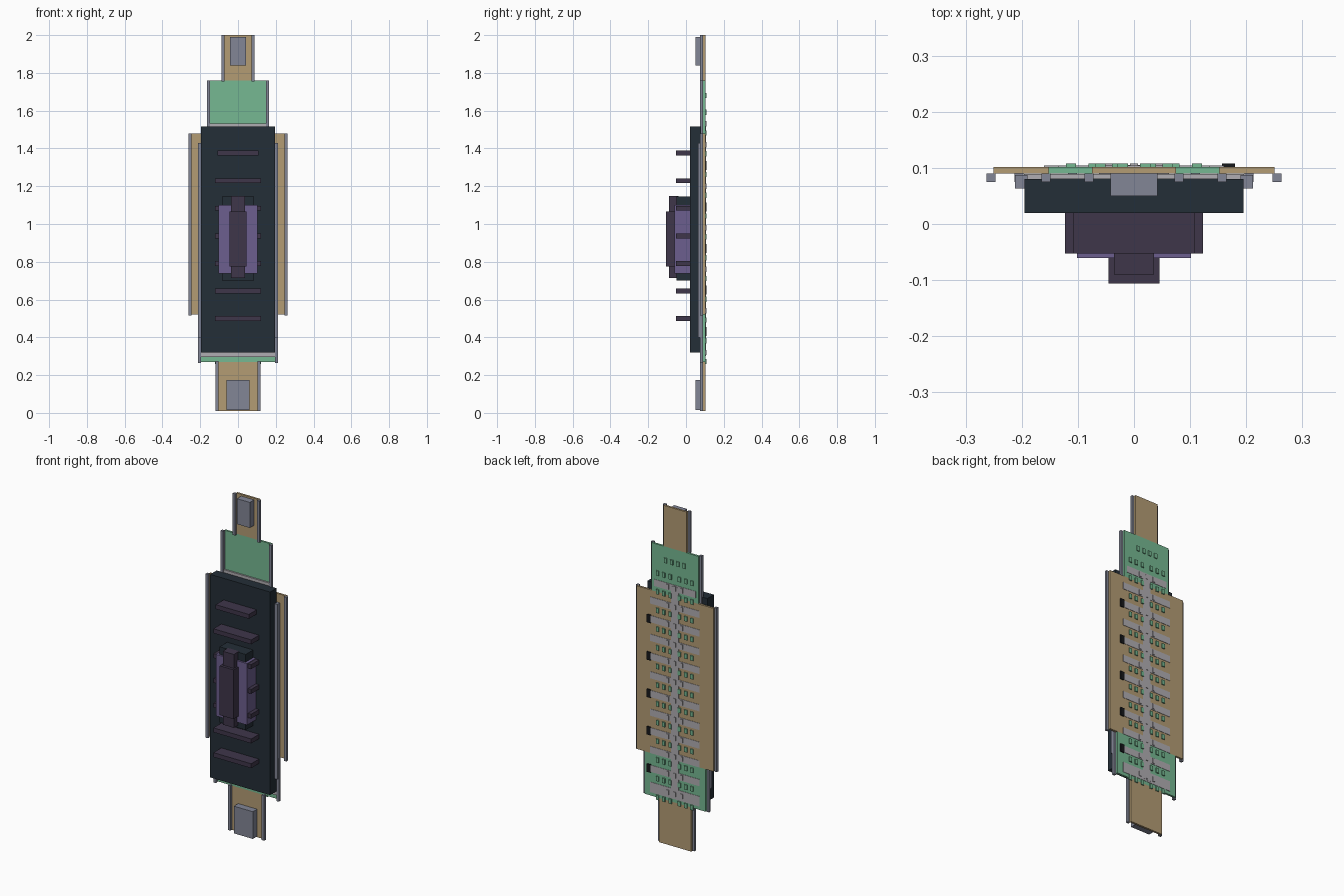
import bpy
import bmesh
from mathutils import Matrix, Vector

cube = bpy.data.objects.get("Cube")
if cube:
    bpy.data.objects.remove(cube, do_unlink=True)


def material(name, rgb):
    linear = [((c / 255 + 0.055) / 1.055) ** 2.4 for c in rgb] + [1.0]
    mat = bpy.data.materials.new(name)
    mat.use_nodes = True
    mat.diffuse_color = linear
    mat.node_tree.nodes["Principled BSDF"].inputs["Base Color"].default_value = linear
    return mat


TAN = material("tan", (180, 156, 116))
GREEN = material("green", (118, 184, 146))
DARK = material("dark teal", (36, 46, 55))
PLUM = material("dark plum", (62, 54, 74))
PURPLE = material("purple", (108, 94, 142))
STEEL = material("steel grey", (130, 134, 150))
SILVER = material("light grey", (176, 173, 178))
BLACK = material("black", (22, 24, 27))


def boxes(name, mat, extents):
    """One object made of boxes, each given as (x range, y range, z range)."""
    bm = bmesh.new()
    for ranges in extents:
        low, high = (Vector(v) for v in zip(*ranges))
        size = Matrix.Diagonal((high - low).to_4d())
        bmesh.ops.create_cube(bm, size=1, matrix=Matrix.Translation((low + high) / 2) @ size)
    mesh = bpy.data.meshes.new(name)
    bm.to_mesh(mesh)
    bm.free()
    mesh.materials.append(mat)
    obj = bpy.data.objects.new(name, mesh)
    bpy.context.collection.objects.link(obj)
    return obj


def box(name, mat, half_width, y, z):
    return boxes(name, mat, [((-half_width, half_width), y, z)])


def rails(name, inner, outer, y, z):
    return boxes(name, STEEL, [((inner, outer), y, z), ((-outer, -inner), y, z)])


# Back panels, each with a pair of edge rails
PANEL = (0.09, 0.102)
RAIL = (0.075, 0.09)
for name, mat, half, z in (
    ("main_panel", TAN, 0.25, (0.52, 1.48)),
    ("upper_panel", GREEN, 0.152, (1.48, 1.76)),
    ("top_tab", TAN, 0.075, (1.76, 2.0)),
    ("lower_panel", GREEN, 0.2, (0.27, 0.52)),
    ("bottom_tab", TAN, 0.105, (0.01, 0.27)),
):
    box(name, mat, half, PANEL, z)
    rails(name + "_rails", half - 0.003, half + 0.013, RAIL, (z[0] - 0.005, z[1] + 0.0))
bpy.data.objects["bottom_tab_rails"].location.z = 0.005

# End blocks
box("top_block", STEEL, 0.042, (0.05, 0.09), (1.84, 1.99))
box("bottom_block", STEEL, 0.062, (0.05, 0.09), (0.015, 0.175))

# Main housing, its side rails and backing strips
box("housing", DARK, 0.195, (0.02, 0.08), (0.32, 1.515))
rails("housing_rails", 0.19, 0.212, (0.063, 0.0875), (0.4, 1.43))
box("backing_upper", SILVER, 0.15, (0.08, 0.0895), (1.4, 1.532))
box("backing_lower", SILVER, 0.196, (0.08, 0.0895), (0.296, 0.42))

# Front fins
fin_rows = [0.5 + 0.1458 * i for i in range(7)]
boxes("fins", PLUM, [
    ((-w, w), (-0.053, 0.02), (z - 0.013, z + 0.013))
    for z in fin_rows for w in [0.108 if z > 1.3 else 0.123]])

# Centre unit: base, purple side pods, plum clamp and raised core
box("centre_base", DARK, 0.085, (-0.05, 0.02), (0.7, 1.145))
box("centre_pod", PURPLE, 0.102, (-0.061, 0.02), (0.738, 1.1))
box("centre_clamp", PLUM, 0.036, (-0.09, -0.04), (0.715, 1.147))
box("centre_core", PLUM, 0.045, (-0.106, -0.05), (0.775, 1.065))

# Back face: spine and cross bars
bar_rows = [0.32 + 0.11 * i for i in range(12)]
boxes("back_bars", SILVER, [
    ((-w, w), (0.101, 0.104), (z - h, z + h))
    for i, z in enumerate(bar_rows)
    for w in [0.135 if i == 11 else 0.16]
    for h in [0.03 if i == 0 else 0.02]])
box("back_spine", SILVER, 0.025, (0.101, 0.105), (0.3, 1.54))

# Back face: rows of small green studs
studs = []
for i in range(14):
    z = 0.272 + 0.11 * i if i < 13 else 1.68
    columns = (0.112, 0.072, 0.03) if i < 13 else (0.06, 0.02)
    for x in columns:
        for s in (-1, 1):
            studs.append(((s * x - 0.009, s * x + 0.009), (0.101, 0.108), (z - 0.014, z + 0.014)))
boxes("back_studs", GREEN, studs)

# Pale studs on the bars beside the spine
boxes("bar_studs", SILVER, [
    ((x - 0.007, x + 0.007), (0.103, 0.108), (z - 0.014, z + 0.014))
    for z in bar_rows for x in (-0.045, 0.0, 0.045)])

# Black markers at every other bar
boxes("back_markers", BLACK, [
    ((0.157, 0.18), (0.101, 0.108), (z - 0.024, z + 0.024)) for z in bar_rows[1:11:2]])
